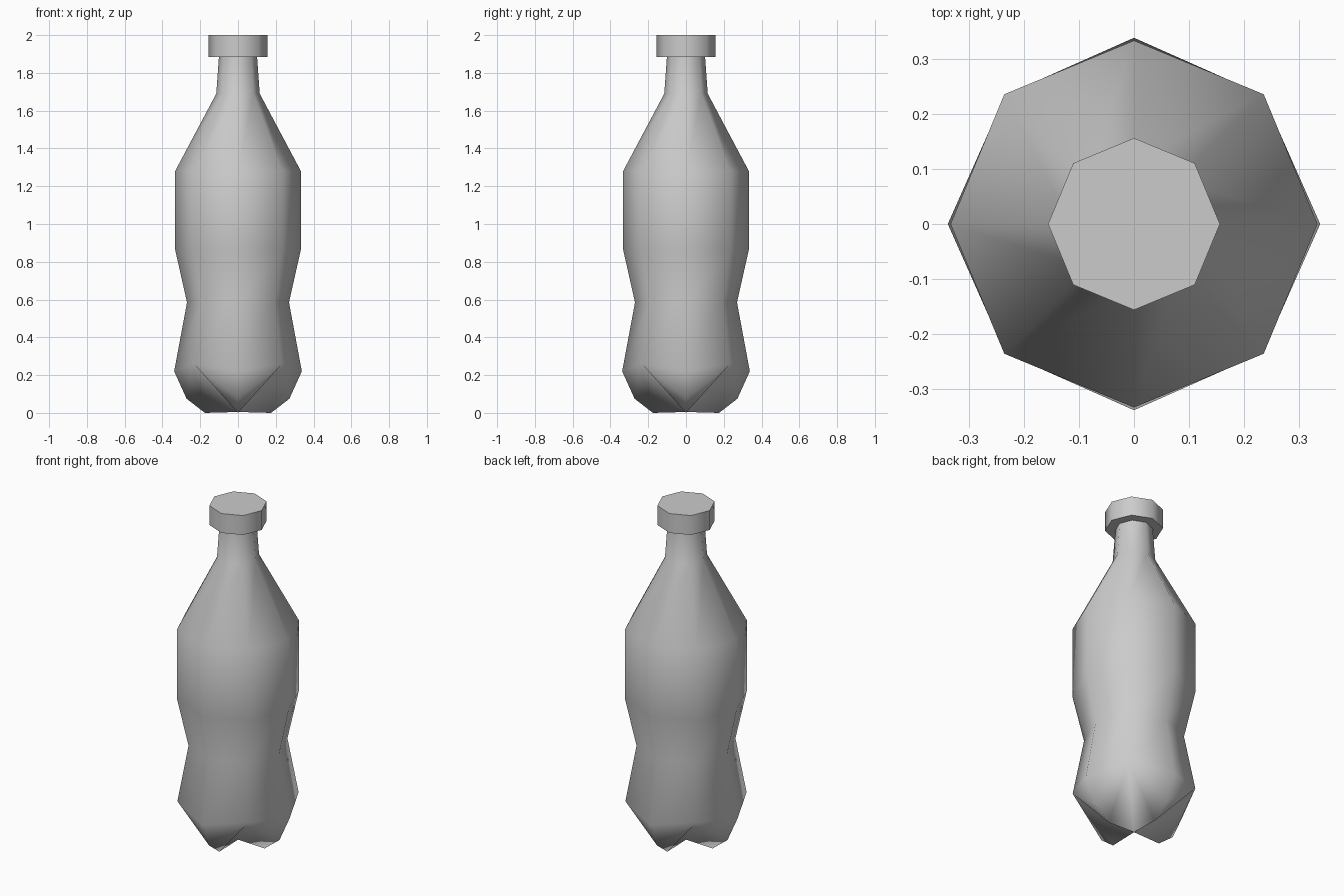
import bpy, bmesh
from math import cos, sin, pi, radians

if "Cube" in bpy.data.objects:
    bpy.data.objects.remove(bpy.data.objects["Cube"])

SIDES = 8


def ring(bm, r, z):
    return [bm.verts.new((r * cos(2 * pi * i / SIDES), r * sin(2 * pi * i / SIDES), z))
            for i in range(SIDES)]


def bridge(bm, a, b):
    for i in range(SIDES):
        j = (i + 1) % SIDES
        bm.faces.new((a[i], a[j], b[j], b[i]))


def lathe(bm, profile):
    rings = [ring(bm, r, z) for r, z in profile]
    for a, b in zip(rings, rings[1:]):
        bridge(bm, a, b)
    return rings


def finish(bm, name, angle):
    bmesh.ops.recalc_face_normals(bm, faces=bm.faces)
    mesh = bpy.data.meshes.new(name)
    bm.to_mesh(mesh)
    bm.free()
    obj = bpy.data.objects.new(name, mesh)
    bpy.context.collection.objects.link(obj)
    bpy.ops.object.select_all(action='DESELECT')
    obj.select_set(True)
    bpy.context.view_layer.objects.active = obj
    bpy.ops.object.shade_smooth_by_angle(angle=radians(angle))


# bottle body: hips, waist, label band, shoulder, neck
bm = bmesh.new()
rings = lathe(bm, [(0.338, 0.22), (0.27, 0.585), (0.333, 0.865),
                   (0.333, 1.28), (0.115, 1.69), (0.10, 1.90)])
bm.faces.new(rings[-1])

# four-lobed foot: valleys on the diagonals, feet on the axes
low = rings[0]
for i in range(1, SIDES, 2):
    a = 2 * pi * i / SIDES
    low[i].co = (0.331 * cos(a), 0.331 * sin(a), 0.26)
centre = bm.verts.new((0, 0, 0.005))
for i in range(0, SIDES, 2):
    a = 2 * pi * i / SIDES
    heel = bm.verts.new((0.272 * cos(a), 0.272 * sin(a), 0.075))
    toe = bm.verts.new((0.175 * cos(a), 0.175 * sin(a), 0.0))
    ridge = [low[i], heel, toe, centre]
    for valley in (low[i - 1], low[(i + 1) % SIDES]):
        for p, q in zip(ridge, ridge[1:]):
            bm.faces.new((valley, p, q))
finish(bm, "bottle_body", 80)

# screw cap
bm = bmesh.new()
cap = lathe(bm, [(0.156, 1.885), (0.156, 2.0)])
bm.faces.new(cap[0])
bm.faces.new(cap[1])
finish(bm, "cap", 50)
